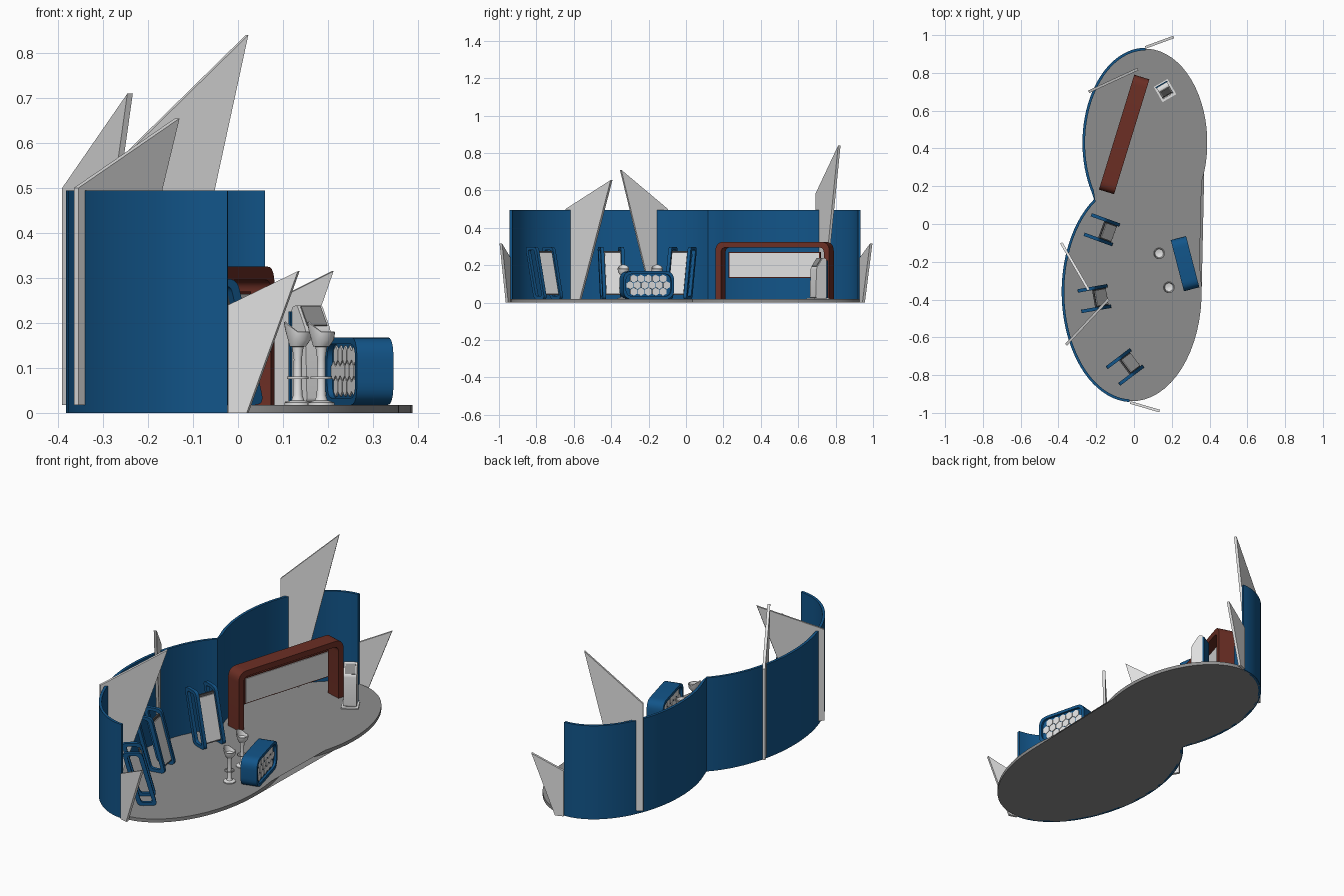
import bpy, bmesh, math
from mathutils import Matrix, Vector

if "Cube" in bpy.data.objects:
    bpy.data.objects.remove(bpy.data.objects["Cube"])


def material(name, col):
    m = bpy.data.materials.new(name)
    m.diffuse_color = (*col, 1)
    m.use_nodes = True
    m.node_tree.nodes["Principled BSDF"].inputs["Base Color"].default_value = m.diffuse_color
    return m


BLUE = material("blue", (0.006, 0.09, 0.25))
WHITE = material("white", (0.75, 0.75, 0.75))
GREY = material("floor grey", (0.27, 0.27, 0.27))
DARK = material("dark grey", (0.07, 0.07, 0.075))
RED = material("brown red", (0.15, 0.028, 0.018))


def finish(name, bm, mat, smooth=True):
    bmesh.ops.recalc_face_normals(bm, faces=bm.faces)
    me = bpy.data.meshes.new(name)
    bm.to_mesh(me)
    bm.free()
    me.materials.append(mat)
    ob = bpy.data.objects.new(name, me)
    bpy.context.collection.objects.link(ob)
    if smooth:
        bpy.ops.object.select_all(action='DESELECT')
        ob.select_set(True)
        bpy.context.view_layer.objects.active = ob
        bpy.ops.object.shade_smooth_by_angle(angle=math.radians(35))
    return ob


def frame(origin, deg):
    # local axes: u along the heading, v up, n to the right of the heading
    a = math.radians(deg)
    c, s = math.cos(a), math.sin(a)
    return Matrix(((c, 0, s, origin[0]), (s, 0, -c, origin[1]), (0, 1, 0, 0), (0, 0, 0, 1)))


def prism(name, pts, M, n0, n1, mat, hole=None):
    bm = bmesh.new()

    def loop(ps, n):
        return [bm.verts.new(M @ Vector((u, v, n))) for u, v in ps]

    def sides(a, b):
        for i in range(len(a)):
            j = (i + 1) % len(a)
            bm.faces.new((a[i], a[j], b[j], b[i]))
    a, b = loop(pts, n0), loop(pts, n1)
    sides(a, b)
    if hole:
        c, d = loop(hole, n0), loop(hole, n1)
        sides(c, d)
        sides(a, c)
        sides(b, d)
    else:
        bm.faces.new(a)
        bm.faces.new(b)
    return finish(name, bm, mat)


def rounded(pts, r, n=6):
    out = []
    for i, p in enumerate(pts):
        p = Vector(p)
        a = (Vector(pts[i - 1]) - p).normalized()
        b = (Vector(pts[(i + 1) % len(pts)]) - p).normalized()
        s, e = p + a * r, p + b * r
        for k in range(n + 1):
            t = k / n
            q = s * (1 - t) ** 2 + p * 2 * t * (1 - t) + e * t * t
            out.append((q.x, q.y))
    return out


def rect(u0, u1, v0, v1):
    return [(u0, v0), (u1, v0), (u1, v1), (u0, v1)]


def lathe(name, profile, center, mat, closed=False, lift=0):
    bm = bmesh.new()
    seg = 24
    rings = []
    for r, z in profile:
        ring = []
        for k in range(seg):
            a = 2 * math.pi * k / seg
            up = lift * max(0, -math.cos(a)) * (r > 0.024)
            ring.append(bm.verts.new((center[0] + r * math.cos(a), center[1] + r * math.sin(a), z + up)))
        rings.append(ring)
    pairs = list(zip(rings, rings[1:])) + ([(rings[-1], rings[0])] if closed else [])
    for a, b in pairs:
        for k in range(seg):
            j = (k + 1) % seg
            bm.faces.new((a[k], a[j], b[j], b[k]))
    if not closed:
        bm.faces.new(rings[0])
        bm.faces.new(rings[-1])
    return finish(name, bm, mat)


# floor outline and wall follow two overlapping ellipses: centre x, y, radius x, y
LOWER = (-0.01, -0.36, 0.37, 0.58)
UPPER = (0.06, 0.43, 0.33, 0.50)


def arc(e, d0, d1, n, inset=0.0):
    out = []
    for i in range(n + 1):
        a = math.radians(d0 + (d1 - d0) * i / n)
        out.append((e[0] + (e[2] - inset) * math.cos(a), e[1] + (e[3] - inset) * math.sin(a)))
    return out


flat = Matrix.Identity(4)
prism("floor", arc(UPPER, -52.7, 215.1, 48, 0.002) + arc(LOWER, 122.7, 403.1, 48, 0.002), flat, 0, 0.018, GREY)

# curved back wall
outer = arc(LOWER, 268, 122.7, 32, -0.003) + arc(UPPER, 215.1, 90, 32, -0.003)[1:]
inner = arc(LOWER, 268, 122.7, 32, 0.011) + arc(UPPER, 215.1, 90, 32, 0.011)[1:]
bm = bmesh.new()
rows = [[bm.verts.new((x, y, z)) for x, y in ps]
        for ps, z in ((outer, 0), (outer, 0.495), (inner, 0.495), (inner, 0))]
for k in range(4):
    a, b = rows[k], rows[(k + 1) % 4]
    for i in range(len(a) - 1):
        bm.faces.new((a[i], a[i + 1], b[i + 1], b[i]))
for i in (0, -1):
    bm.faces.new([r[i] for r in rows])
finish("curved_wall", bm, BLUE)


# pointed shard panels: start, end, foot width, base z, shoulder z, tip z
def shard(name, p, q, foot, z0, zs, zt):
    d = Vector(q) - Vector(p)
    M = frame(p, math.degrees(math.atan2(d.y, d.x)))
    prism(name, [(0, z0), (foot, z0), (d.length, zt), (0, zs)], M, -0.007, 0.007, WHITE)


shard("front_end_shard", (-0.02, -0.945), (0.135, -0.99), 0.043, 0, 0.24, 0.315)
shard("back_end_shard", (0.06, 0.935), (0.21, 0.99), 0.043, 0, 0.24, 0.315)
shard("middle_shard", (-0.385, -0.10), (-0.24, -0.35), 0.095, 0.018, 0.50, 0.71)
shard("front_shard", (-0.36, -0.64), (-0.135, -0.398), 0.105, 0.018, 0.50, 0.655)
shard("tall_shard", (-0.24, 0.70), (0.02, 0.82), 0.09, 0.018, 0.585, 0.84)

# large arch with a wide display
M = frame((-0.052, 0.474), 72.9)
h = 0.318


def arch_path(w, top, r):
    pts = rounded([(-w, -1), (-w, top), (w, top), (w, -1)], r)
    return [(-w, 0.018)] + [p for p in pts if p[1] > 0.1] + [(w, 0.018)]


prism("display_arch", arch_path(h, 0.325, 0.05) + arch_path(h - 0.03, 0.295, 0.03)[::-1], M, -0.042, 0.042, RED)
prism("display_frame", rect(-0.256, 0.256, 0.13, 0.27), M, -0.008, 0.006, RED)
prism("display_screen", rect(-0.25, 0.25, 0.136, 0.264), M, 0.006, 0.010, WHITE)

# leaning screen stands
for i, (x, y, deg) in enumerate(((-0.17, -0.03, -20), (-0.21, -0.395, 10), (-0.048, -0.757, 37))):
    M = frame((x, y), deg)
    out = rounded([(-0.01, 0.018), (0.085, 0.018), (0.01, 0.298), (-0.085, 0.298)], 0.025)
    hole = rounded([(0.008, 0.034), (0.062, 0.034), (-0.008, 0.282), (-0.062, 0.282)], 0.015)
    for side in (-1, 1):
        c = side * 0.055
        prism(f"stand_{i}_side_{side}", out, M, c - 0.009, c + 0.009, BLUE, hole)

    def plate(t0, t1, d0, d1):
        p, q = Vector((0.073, 0.018)), Vector((-0.002, 0.298))
        a, b = p.lerp(q, t0), p.lerp(q, t1)
        return [(a.x + d0, a.y), (a.x + d1, a.y), (b.x + d1, b.y), (b.x + d0, b.y)]
    prism(f"stand_{i}_backing", plate(0.08, 0.92, -0.008, 0), M, -0.047, 0.047, DARK)
    prism(f"stand_{i}_screen", plate(0.11, 0.88, 0, 0.004), M, -0.042, 0.042, WHITE)

# counter with honeycomb faces
M = frame((0.27, -0.21), -75.5)
prism("counter_shell", rounded(rect(-0.14, 0.14, 0.018, 0.168), 0.05), M, -0.042, 0.042, BLUE,
      rounded(rect(-0.125, 0.125, 0.033, 0.153), 0.04))
prism("counter_core", rounded(rect(-0.127, 0.127, 0.031, 0.155), 0.04), M, -0.03, 0.03, BLUE)
for row, count in ((-1, 5), (0, 6), (1, 5)):
    for k in range(count):
        cu, cv = (k - (count - 1) / 2) * 0.0405, 0.093 + row * 0.035
        hexa = [(cu + 0.0215 * math.sin(j * math.pi / 3), cv + 0.0215 * math.cos(j * math.pi / 3)) for j in range(6)]
        for s in (-1, 1):
            prism(f"honeycomb_cell_{row}_{k}_{s}", hexa, M, s * 0.029, s * 0.034, WHITE)

# bar stools
for i, c in enumerate(((0.133, -0.155), (0.185, -0.335))):
    lathe(f"stool_{i}_post", [(0.030, 0.018), (0.030, 0.023), (0.014, 0.028), (0.010, 0.04),
                              (0.009, 0.12), (0.013, 0.148)], c, WHITE)
    lathe(f"stool_{i}_footrest", [(0.021, 0.078), (0.024, 0.075), (0.024, 0.081)], c, WHITE, closed=True)
    prism(f"stool_{i}_footrest_bar", rect(-0.022, 0.022, 0.076, 0.080), frame(c, 0), -0.002, 0.002, WHITE)
    lathe(f"stool_{i}_seat", [(0.005, 0.145), (0.018, 0.148), (0.028, 0.162), (0.031, 0.180),
                              (0.027, 0.181), (0.022, 0.168), (0.005, 0.163)], c, WHITE, lift=0.022)

# information terminal
M = frame((0.165, 0.705), -60)
prism("terminal_base", rect(-0.048, 0.045, 0.018, 0.025), M, -0.042, 0.042, WHITE)
body = [(-0.036, 0.025), (0.032, 0.025), (0.026, 0.185), (-0.012, 0.24), (-0.036, 0.235)]
prism("terminal_body", rounded(body, 0.008, 3), M, -0.032, 0.032, WHITE)
prism("terminal_back", rect(-0.042, -0.035, 0.025, 0.225), M, -0.036, 0.036, BLUE)
prism("terminal_screen", [(0.021, 0.193), (0.024, 0.195), (-0.006, 0.2375), (-0.009, 0.2355)], M, -0.025, 0.025, GREY)
